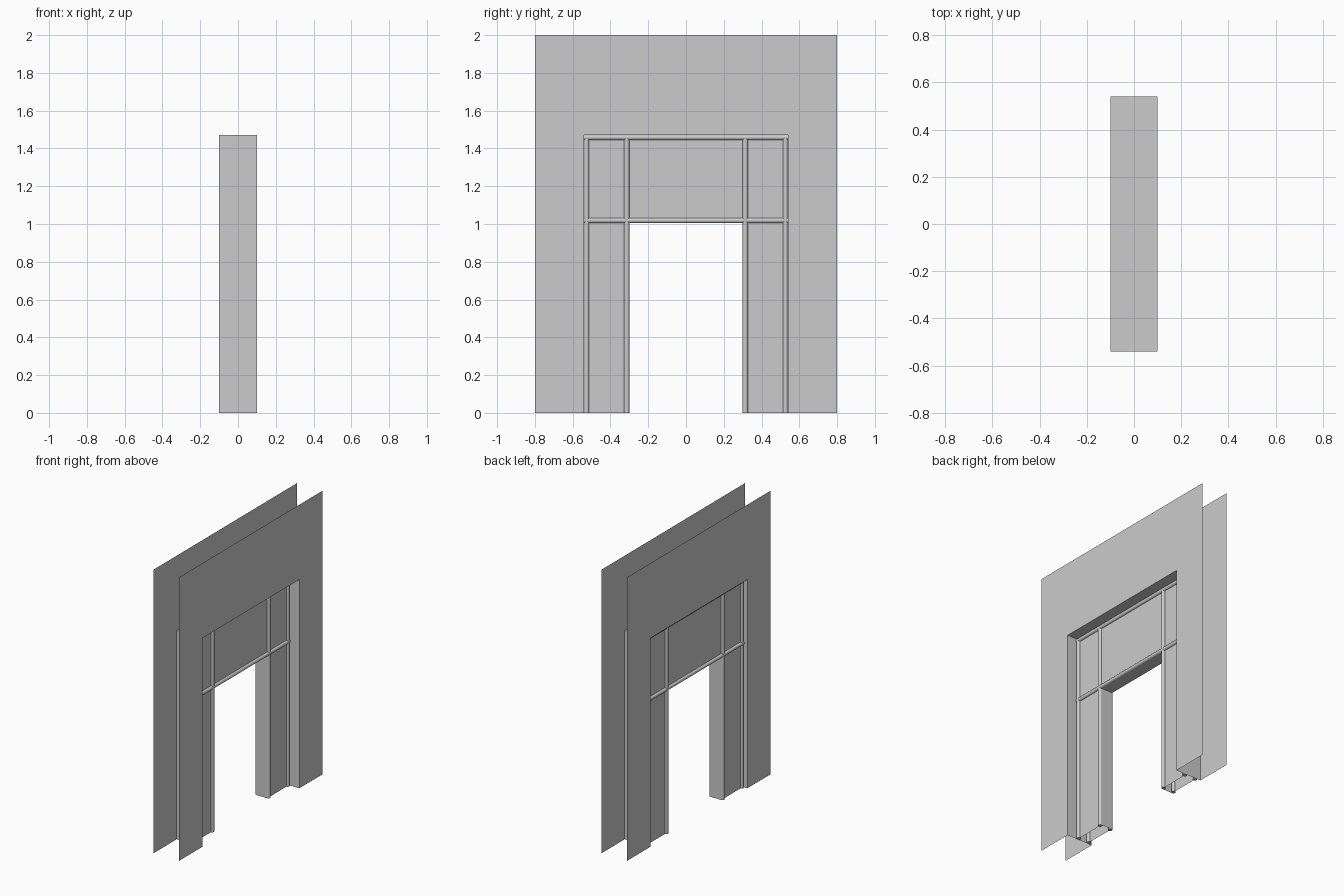
import bpy, bmesh
from mathutils import Vector, Matrix

if "Cube" in bpy.data.objects:
    bpy.data.objects.remove(bpy.data.objects["Cube"])


def arch_shell(name, x0, x1, outer, top, inner, head):
    """Two thin arch-shaped sheets joined by a lining around the opening."""
    outline = [(-outer, 0), (-outer, top), (outer, top), (outer, 0)]
    opening = [(-inner, 0), (-inner, head), (inner, head), (inner, 0)]
    bm = bmesh.new()
    rings = []
    for x in (x0, x1):
        o = [bm.verts.new((x, y, z)) for y, z in outline]
        i = [bm.verts.new((x, y, z)) for y, z in opening]
        for k in range(3):
            quad = [o[k], o[k + 1], i[k + 1], i[k]]
            bm.faces.new(quad if x == x0 else quad[::-1])
        rings.append(i)
    a, b = rings
    for k in range(3):
        bm.faces.new((a[k], a[k + 1], b[k + 1], b[k]))
    bmesh.ops.recalc_face_normals(bm, faces=bm.faces)
    # Merge each sheet into a single flat face
    bmesh.ops.dissolve_limit(bm, angle_limit=0.01, verts=bm.verts, edges=bm.edges)
    # Front sheet must face outwards
    if any(f.normal.x * f.calc_center_median().x < 0 and
           abs(f.calc_center_median().x - x1) < 1e-5 for f in bm.faces):
        bmesh.ops.reverse_faces(bm, faces=bm.faces)
    me = bpy.data.meshes.new(name)
    bm.to_mesh(me)
    bm.free()
    ob = bpy.data.objects.new(name, me)
    bpy.context.collection.objects.link(ob)


def rod(name, p, q):
    """Round trim rod between two points."""
    p, q = Vector(p), Vector(q)
    d = q - p
    bpy.ops.mesh.primitive_cylinder_add(
        vertices=16, radius=R, depth=d.length, location=(p + q) / 2,
        rotation=d.to_track_quat('Z', 'Y').to_euler())
    bpy.context.object.name = name
    bpy.ops.object.shade_smooth_by_angle()


R = 0.0138
FRONT, BACK = 0.018, -0.065
W, H = 0.54, 1.472        # wall opening half width and height
DW, DH = 0.30, 1.005      # doorway half width and height

# Wall sheets with lined opening, and the inner door surround
arch_shell("wall", -0.1, 0.1, 0.8, 2.0, W, H)
arch_shell("door_surround", BACK, FRONT, W, H, DW, DH)

# Round trim on both faces of the surround
for side, x in (("front", FRONT), ("back", BACK)):
    for label, z in (("lintel", DH + R), ("head", H - R)):
        rod(f"{side}_{label}_rod", (x, -W, z), (x, W, z))
    for label, y in (("jamb", DW + R), ("edge", W - R)):
        for s in (-1, 1):
            rod(f"{side}_{label}_rod", (x, s * y, 0), (x, s * y, H - R))
